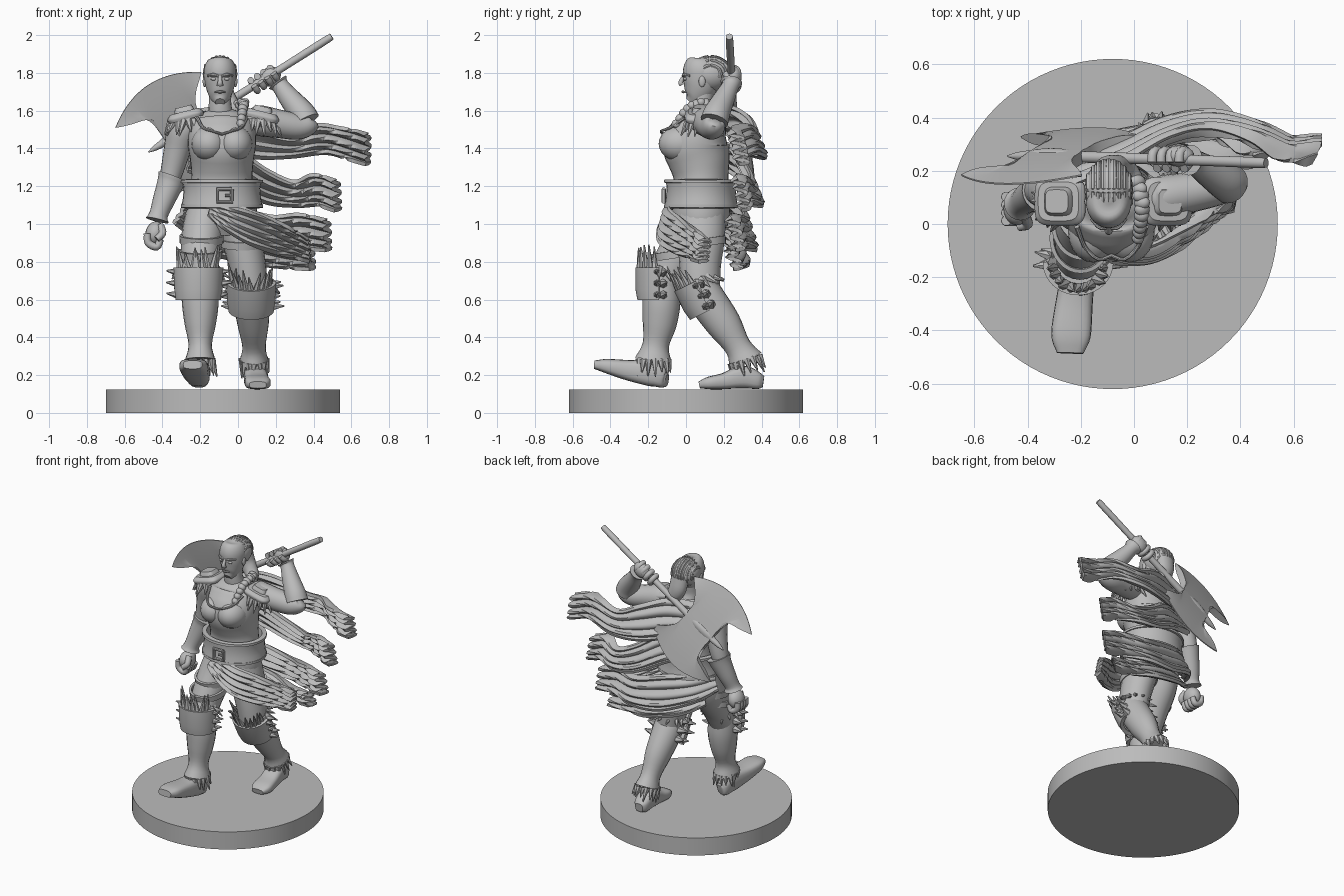
import bpy, bmesh, random
from math import sin, cos, pi, copysign
from mathutils import Vector, Matrix

random.seed(4)
if "Cube" in bpy.data.objects:
    bpy.data.objects.remove(bpy.data.objects["Cube"])

grey = bpy.data.materials.new("plain grey")
grey.use_nodes = True
grey.diffuse_color = (0.5, 0.5, 0.5, 1)
grey.node_tree.nodes["Principled BSDF"].inputs["Base Color"].default_value = grey.diffuse_color
parts = []


def finish(name, bm, solid=0):
    bmesh.ops.recalc_face_normals(bm, faces=bm.faces)
    mesh = bpy.data.meshes.new(name)
    bm.to_mesh(mesh)
    bm.free()
    mesh.materials.append(grey)
    ob = bpy.data.objects.new(name, mesh)
    bpy.context.collection.objects.link(ob)
    if solid:
        mod = ob.modifiers.new("thickness", "SOLIDIFY")
        mod.thickness, mod.offset = solid, 0
    parts.append(ob)
    return ob


def spline(pts, steps):
    """Smooth path through points of any dimension."""
    pts = [Vector(p) for p in pts]
    ext = [pts[0] * 2 - pts[1]] + pts + [pts[-1] * 2 - pts[-2]]
    out = []
    for a, b, c, d in zip(ext, ext[1:], ext[2:], ext[3:]):
        for i in range(steps):
            t = i / steps
            out.append((b * 2 + (c - a) * t + (a * 2 - b * 5 + c * 4 - d) * t * t
                        + (b * 3 - a - c * 3 + d) * t ** 3) / 2)
    return out + [pts[-1]]


def bridge(bm, rows, closed=False):
    for r, s in zip(rows, rows[1:]):
        for j in range(len(r) if closed else len(r) - 1):
            k = (j + 1) % len(r)
            bm.faces.new((r[j], r[k], s[k], s[j]))
    if closed:
        bm.faces.new(rows[0])
        bm.faces.new(rows[-1])


def tube(name, pts, ref="Y", power=1, sides=20, steps=4):
    """Limb through (x, y, z, half width, half depth) points."""
    bm = bmesh.new()
    path = spline([p if len(p) == 5 else (*p, p[3]) for p in pts], steps)
    up = Vector((0, 1, 0)) if ref == "Y" else Vector((0, 0, 1))
    rows = []
    for i, p in enumerate(path):
        q0, q1 = path[max(i - 1, 0)], path[min(i + 1, len(path) - 1)]
        t = Vector(q1[:3]) - Vector(q0[:3])
        a = up.cross(t).normalized()
        b = t.cross(a).normalized()
        row = []
        for j in range(sides):
            c, s = cos(2 * pi * j / sides), sin(2 * pi * j / sides)
            c, s = copysign(abs(c) ** power, c), copysign(abs(s) ** power, s)
            row.append(bm.verts.new(Vector(p[:3]) + a * c * p[3] + b * s * p[4]))
        rows.append(row)
    bridge(bm, rows, True)
    return finish(name, bm)


def ball(name, c, r, turn=0):
    bm = bmesh.new()
    m = Matrix.Translation(c) @ Matrix.Rotation(turn, 4, "Y") @ Matrix.Diagonal((*r, 1))
    bmesh.ops.create_uvsphere(bm, u_segments=20, v_segments=12, radius=1, matrix=m)
    return finish(name, bm)


def shell(name, c, rows_in, arc=pi, tilt=0, solid=0.025):
    """Curved plate round the front; rows are (height, half width, half depth)."""
    bm = bmesh.new()
    n = 32
    rows = [[bm.verts.new((rx * sin(arc * (2 * j / n - 1)), -ry * cos(arc * (2 * j / n - 1)), z))
             for j in range(n + 1)] for z, rx, ry in rows_in]
    bridge(bm, rows)
    bmesh.ops.remove_doubles(bm, verts=bm.verts, dist=0.0005)
    bm.transform(Matrix.Translation(c) @ Matrix.Rotation(tilt, 4, "X"))
    return finish(name, bm, solid)


def spikes(name, c, rx, ry, n, out, rise, length, r, start=-pi, end=pi, tilt=0):
    """Ring of fur tufts or feathers, angle zero at the front."""
    bm = bmesh.new()
    place = Matrix.Translation(c) @ Matrix.Rotation(tilt, 4, "X")
    for i in range(n):
        a = start + (end - start) * (i + 0.5) / n
        lean = random.uniform(-0.2, 0.2)
        d = Vector((sin(a) * out + lean, -cos(a) * out, rise)).normalized()
        size = length * random.uniform(0.75, 1.2)
        base = Vector((rx * sin(a), -ry * cos(a), 0)) + d * size * 0.4
        m = place @ Matrix.Translation(base) @ d.to_track_quat("Z", "Y").to_matrix().to_4x4()
        bmesh.ops.create_cone(bm, cap_ends=True, segments=6, radius1=r, radius2=r * 0.15,
                              depth=size, matrix=m)
    return finish(name, bm)


def ribbon(name, pts, folds, amp=0.026, lean=0.09):
    """Pleated cloth blown along (x, y, z, height) points, its lower edge blown outward."""
    bm = bmesh.new()
    path, n, rows = spline(pts, 8), folds * 8, []
    for i, p in enumerate(path):
        u = i / (len(path) - 1)
        q0, q1 = path[max(i - 1, 0)], path[min(i + 1, len(path) - 1)]
        t = Vector((q1[0] - q0[0], q1[1] - q0[1], 0)).normalized()
        side = Vector((-t.y, t.x, 0))
        row = []
        for j in range(n + 1):
            v = j / n
            wave = abs(sin(pi * folds * v + 0.5 * sin(7 * v) + 0.8 * sin(4 * u))) * 2 - 1
            pos = Vector(p[:3]) + Vector((0, 0, p[3] * (0.5 - v)))
            pos += side * (amp * wave * (0.4 + u) + lean * (v - 0.5) * (1 - 0.6 * u))
            row.append(bm.verts.new(pos + t * 0.022 * wave * u ** 6))
        rows.append(row)
    bridge(bm, rows)
    return finish(name, bm, 0.02)


# Round base
bm = bmesh.new()
bmesh.ops.create_cone(bm, cap_ends=True, segments=96, radius1=0.62, radius2=0.62, depth=0.125,
                      matrix=Matrix.Translation((-0.08, 0, 0.0625)))
finish("base", bm)

# Torso, bust and neck
X = -0.085
tube("torso", [(X, .08, .94, .15, .11), (X, .08, 1.02, .185, .15), (X, .08, 1.12, .18, .15),
               (X, .08, 1.24, .162, .145), (X, .07, 1.33, .167, .163), (X, .055, 1.42, .18, .178),
               (X, .075, 1.49, .178, .15), (X, .095, 1.54, .17, .12), (X, .1, 1.585, .11, .08),
               (X, .1, 1.61, .05, .05)], sides=32)
for s in (-1, 1):
    ball("breast", (X + s * .068, -.03, 1.425), (.095, .115, .095))
    tube("neckline", [(X, -.118, 1.475, .007), (X + s * .05, -.132, 1.492, .007),
                      (X + s * .1, -.085, 1.51, .008), (X + s * .13, -.01, 1.56, .01)], steps=3, sides=8)
tube("neck", [(-.09, .1, 1.56, .07), (-.095, .085, 1.63, .06), (-.095, .09, 1.7, .06)])

# Head and face
H = -0.095
tube("head", [(H, .02, 1.645, .025, .025), (H, .045, 1.67, .052, .06), (H, .07, 1.72, .074, .088),
              (H, .085, 1.78, .085, .102), (H, .09, 1.83, .083, .1), (H, .1, 1.87, .058, .07),
              (H, .1, 1.888, .01, .01)], sides=28)
tube("nose", [(H, -.01, 1.785, .009), (H, -.028, 1.75, .013), (H, -.022, 1.735, .018, .012)], sides=10)
tube("lips", [(H - .028, -.002, 1.697, .004), (H, -.016, 1.7, .008), (H + .028, -.002, 1.697, .004)], sides=8)
for s in (-1, 1):
    ball("eye", (H + s * .034, -.004, 1.768), (.016, .009, .009))
    ball("ear", (H + s * .082, .085, 1.755), (.01, .018, .03))
    tube("brow", [(H + s * .01, -.015, 1.783, .007), (H + s * .035, -.011, 1.79, .009),
                  (H + s * .066, .02, 1.785, .006)], sides=8)

# Hair, knot and braid
ball("hair", (H, .13, 1.795), (.092, .112, .095))
for i in range(-4, 5):
    w = i / 4.6
    k = (1 - w * w) ** 0.5
    tube("hair_strand", [(H + .086 * w, .13 - .106 * k * cos(a), 1.795 + .089 * k * sin(a), .011)
                         for a in (.7, 1.3, 1.9, 2.5, 3.1, 3.6)], sides=8)
tube("hair_tail", [(H, .2, 1.78, .062, .045), (-.08, .215, 1.69, .06, .045),
                   (-.03, .2, 1.62, .045), (.02, .14, 1.6, .03)])
for i, p in enumerate(spline([(.01, .16, 1.63), (.03, .08, 1.64), (.025, .01, 1.61), (.015, -.05, 1.53)], 3)):
    ball("braid_link", p, (.036 - i * .0015, .026, .024), 0.5 * (-1) ** i)

# Belt and buckle
shell("belt", (X, .08, 1.16), [(-.075, .205, .185), (-.03, .195, .175), (.03, .19, .17), (.075, .2, .175)])
for z in (-.066, .066):
    shell("belt_trim", (X, .08, 1.16 + z), [(-.008, .207, .187), (.008, .207, .185)], solid=.02)
tube("buckle", [(-.07 + .052 * cos(a), -.118, 1.15 + .048 * sin(a), .011)
                for a in [pi / 4 + i * pi / 2 for i in range(5)]], steps=1, sides=8)
tube("buckle_pin", [(-.07, -.118, 1.15, .008), (-.03, -.118, 1.15, .008)], sides=8)

# Legs: thigh, boot, foot and fur for each side
tube("right_thigh", [(-.17, .07, 1.04, .11, .13), (-.19, .02, .93, .11, .125),
                     (-.2, -.06, .8, .1, .11), (-.205, -.12, .68, .09, .1)])
tube("right_boot", [(-.205, -.13, .7, .095, .095), (-.2, -.13, .58, .097, .1), (-.2, -.14, .47, .083, .09),
                    (-.2, -.16, .36, .062, .07), (-.2, -.172, .28, .08, .098)])
tube("right_foot", [(-.2, -.1, .175, .03, .03), (-.205, -.12, .18, .05, .05), (-.21, -.18, .21, .062, .07),
                    (-.225, -.3, .225, .07, .055), (-.237, -.42, .248, .074, .038),
                    (-.24, -.485, .255, .05, .022)], "Z", .65)
tube("left_thigh", [(-.01, .08, 1.04, .105, .13), (.02, .08, .92, .105, .125),
                    (.05, .075, .78, .098, .11), (.07, .08, .64, .09, .1)])
tube("left_boot", [(.07, .07, .68, .09, .09), (.072, .11, .6, .097, .1), (.08, .2, .47, .083, .093),
                   (.085, .275, .35, .062, .07), (.085, .315, .275, .076, .095)])
tube("left_foot", [(.085, .41, .165, .03, .03), (.085, .38, .17, .05, .045), (.09, .3, .19, .06, .06),
                   (.1, .2, .168, .064, .043), (.105, .12, .158, .068, .033),
                   (.105, .07, .148, .045, .018)], "Z", .65)
for side, x, y, tilt in (("right", -.2, -.172, 0), ("left", .085, .315, .3)):
    spikes(side + "_boot_fur", (x, y, .275), .065, .08, 15, .2, -1, .085, .02, tilt=tilt)
for side, c, t in (("right", (-.21, -.145, .685), 0), ("left", (.07, .085, .62), .45)):
    turn = Matrix.Rotation(t, 3, "X")
    shell(side + "_knee_guard", c, [(-.085, .108, .1), (-.03, .115, .11), (.085, .12, .11)], 1.6, t)
    spikes(side + "_knee_feathers", Vector(c) + turn @ Vector((0, 0, .07)), .098, .098, 11,
           .1, 1, .13, .022, -1.5, 1.5, t)
    spikes(side + "_knee_fur", Vector(c) + turn @ Vector((0, 0, .075)), .1, .095, 9,
           .5, -.5, .08, .022, 1.4, 4.9, t)
    for h in (-.06, 0, .06):
        for a in (-1.65, 1.65):
            spikes(side + "_side_fur", Vector(c) + turn @ Vector((0, 0, h)), .105, .11, 2,
                   1, .1, .075, .026, a - .3, a + .3, t)
for name, c in (("right_thigh", (-.193, .0, .92)), ("right_low_thigh", (-.2, -.05, .84)),
                ("left_thigh", (.025, .08, .9))):
    shell(name + "_strap", c, [(-.02, .108, .123), (.02, .11, .127)], solid=.015, tilt=.15)

# Right arm hanging with a fist
tube("right_upper_arm", [(-.25, .1, 1.57, .05), (-.29, .1, 1.51, .082), (-.32, .115, 1.4, .072),
                         (-.35, .125, 1.28, .06), (-.375, .12, 1.2, .05)])
tube("right_gauntlet", [(-.345, .125, 1.25, .08), (-.36, .12, 1.21, .07), (-.395, .1, 1.12, .058),
                        (-.42, .08, 1.05, .05), (-.428, .075, 1.02, .062)])
ball("right_fist", (-.44, .06, .95), (.05, .065, .065), .25)
for i in range(4):
    y = .012 + i * .03
    tube("right_finger", [(-.48, y, .95, .019), (-.475, y, .9, .02), (-.43, y, .88, .02),
                          (-.41, y, .92, .018)], sides=10)
tube("right_thumb", [(-.41, .03, .99, .02), (-.4, 0, .95, .02), (-.43, -.01, .92, .017)], sides=10)

# Left arm raised to the shaft
tube("left_upper_arm", [(.05, .1, 1.56, .05), (.1, .1, 1.55, .08), (.22, .12, 1.53, .075),
                        (.32, .14, 1.515, .068), (.385, .15, 1.53, .052), (.4, .155, 1.545, .02)])
tube("left_gauntlet", [(.36, .15, 1.545, .075), (.335, .165, 1.59, .07), (.27, .205, 1.67, .056),
                       (.225, .235, 1.73, .046), (.21, .24, 1.75, .058)])
ball("left_hand", (.17, .255, 1.78), (.06, .04, .05), -.6)

# Battle axe: shaft, spike, lens-shaped blades and gripping fingers
along, across = Vector((-.84, 0, -.545)), Vector((-.545, -.35, .84))
normal = along.cross(across).normalized()
hub = Vector((-.31, .255, 1.485))
tube("axe_shaft", [(.485, .23, 1.985, .01), (.475, .23, 1.979, .02), (.2, .24, 1.805, .02),
                   (-.31, .255, 1.485, .022), (-.42, .255, 1.414, .018), (-.475, .255, 1.38, .003)], sides=14)
edge = [(.027 * s, .205 + .095 * (1 - s * s / 100)) for s in range(-10, 11)]
inner = spline([(-.2, .15), (-.16, .1), (-.145, .05), (-.14, 0), (-.05, 0), (.05, 0), (.085, 0),
                (.085, .05), (.08, .1), (.09, .15), (.18, .178)], 2)
depths = [(w / 4, s) for s, ws in ((1, range(5)), (-1, range(4, -1, -1))) for w in ws]
for name, flip in (("upper", 1), ("lower", -1)):
    bm = bmesh.new()
    rows = []
    for a, b in zip(inner, edge):
        mix = [(a.lerp(Vector(b), w), s * (.003 + .02 * (1 - w * w))) for w, s in depths]
        rows.append([bm.verts.new(hub + along * p.x + across * p.y * flip + normal * h) for p, h in mix])
    bridge(bm, rows, True)
    finish(name + "_axe_blade", bm)
ball("axe_hub", hub, (.13, .03, .035), -.575)
e = across.normalized()
f = along.cross(e)
for i in range(4):
    p = Vector((.085 + i * .034, .243, 1.733 + i * .022))
    tube("left_finger", [(*(p + (e * cos(a) + f * sin(a)) * .034), .018) for a in range(6)],
         "Z", sides=10, steps=3)

# Shoulder pads with fur
for side, x, tip in (("right", -.275, -.25), ("left", .12, .25)):
    for k, (w, d, h) in enumerate(((.098, .092, .022), (.055, .055, .028))):
        z = 1.575 + k * .02
        pad = tube(side + "_shoulder_pad", [(x, .085, z - h, w * .95, d * .95), (x, .085, z, w, d),
                                            (x, .085, z + h, w * .8, d * .8)], power=.5, sides=28)
        pivot = Matrix.Translation((x, .085, 1.56))
        pad.data.transform(pivot @ Matrix.Rotation(tip, 4, "Y") @ pivot.inverted())
    spikes(side + "_shoulder_fur", (x, .085, 1.545), .08, .075, 18, .5, -1, .09, .022)

# Wind-blown cloth strips
ribbon("upper_cape_strip", [(-.24, .2, 1.52, .16), (-.05, .27, 1.5, .24), (.12, .35, 1.46, .22),
                            (.28, .38, 1.43, .15), (.45, .34, 1.45, .15), (.58, .28, 1.425, .16),
                            (.685, .28, 1.395, .16)], 4)
ribbon("middle_cape_strip", [(-.25, .19, 1.36, .16), (-.05, .28, 1.31, .2), (.15, .35, 1.2, .17),
                             (.3, .36, 1.16, .13), (.42, .31, 1.18, .16), (.52, .29, 1.15, .16)], 4)
ribbon("lower_back_strip", [(-.3, .1, 1.06, .12), (-.2, .25, 1.03, .18), (-.02, .31, .98, .22),
                            (.18, .33, .95, .18), (.34, .28, .96, .18), (.47, .26, .94, .16)], 4)
ribbon("bottom_back_strip", [(-.26, .15, .95, .08), (-.12, .25, .9, .12), (.08, .29, .85, .12),
                             (.24, .27, .82, .1), (.385, .25, .81, .1)], 3)
ribbon("front_sash", [(-.15, -.09, 1.075, .05), (-.06, -.115, 1.035, .13), (.06, -.115, .985, .18),
                      (.18, -.05, .94, .18), (.28, .03, .9, .15), (.375, .09, .86, .12)], 5, .018, -.05)

# Bake the thickness and smooth everything but the sharp edges
bpy.ops.object.select_all(action="DESELECT")
for ob in parts:
    ob.select_set(True)
bpy.context.view_layer.objects.active = parts[0]
bpy.ops.object.convert(target="MESH")
bpy.ops.object.shade_smooth_by_angle(angle=0.7)
